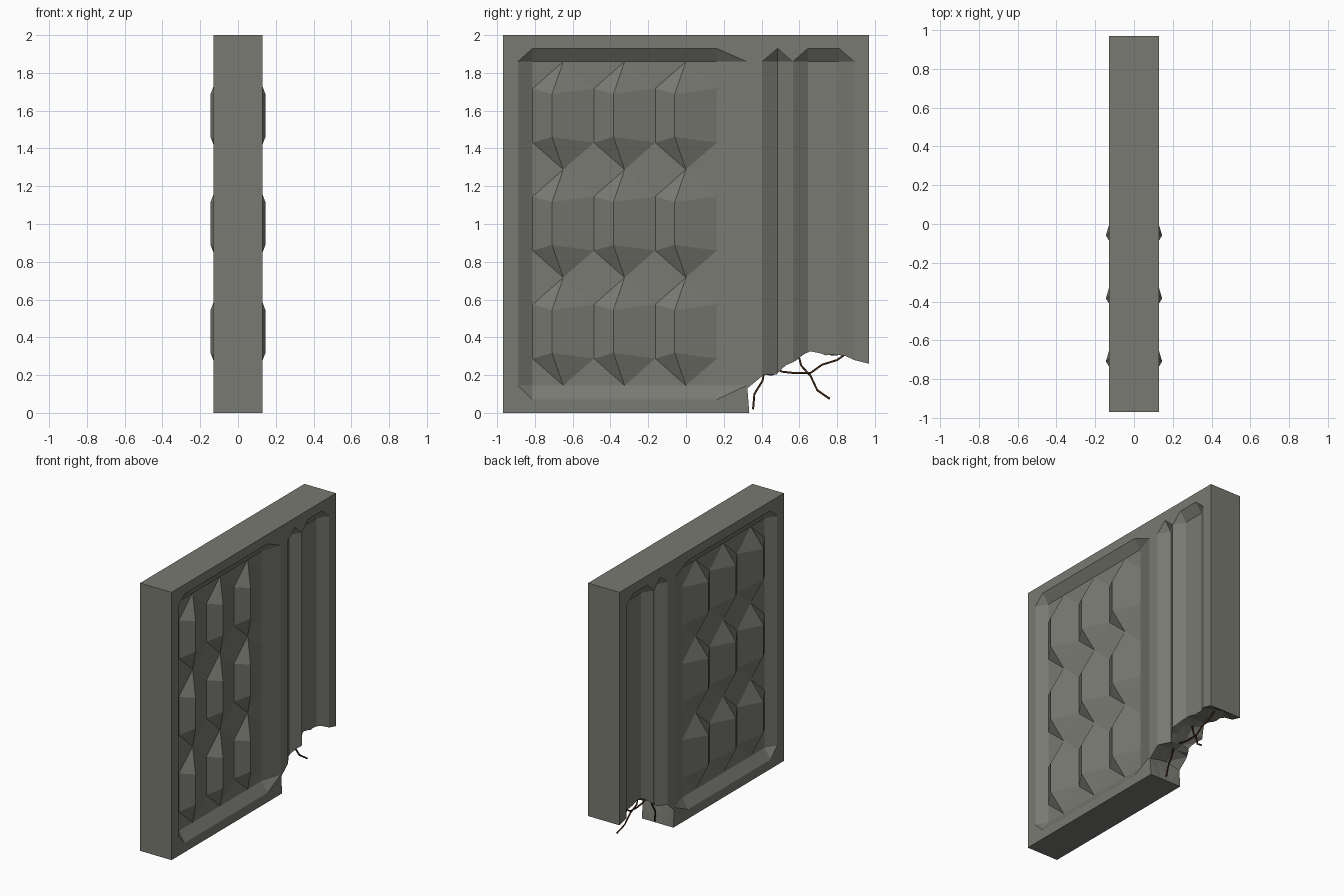
import bpy, bmesh

if "Cube" in bpy.data.objects:
    bpy.data.objects.remove(bpy.data.objects["Cube"])

def material(name, col):
    m = bpy.data.materials.new(name)
    m.diffuse_color = (*col, 1)
    m.use_nodes = True
    m.node_tree.nodes["Principled BSDF"].inputs["Base Color"].default_value = m.diffuse_color
    return m

CONCRETE = material("grey concrete", (0.19, 0.192, 0.168))
RUST = material("rusty brown", (0.045, 0.018, 0.006))

HALF, FLOOR, RIDGE = 0.13, 0.08, 0.145   # slab half thickness, recess floor, stud height
W = 0.97
Z0, Z1, Z2, Z3 = 0.07, 0.145, 1.86, 1.93  # recess outer/inner heights

def to_object(name, bm, mat):
    bmesh.ops.recalc_face_normals(bm, faces=bm.faces)
    me = bpy.data.meshes.new(name)
    bm.to_mesh(me)
    bm.free()
    ob = bpy.data.objects.new(name, me)
    bpy.context.collection.objects.link(ob)
    me.materials.append(mat)
    return ob

# slab with a broken lower corner: outline lofted across the thickness
broken = [(0.335, 0), (0.325, 0.13), (0.41, 0.20), (0.48, 0.19), (0.53, 0.25),
          (0.59, 0.28), (0.66, 0.32), (0.74, 0.29), (0.82, 0.30), (0.89, 0.28), (W, 0.26)]
bm = bmesh.new()
rings = []
for x, lift in ((-HALF, 0), (-0.03, 0.03), (0.05, 0.018), (HALF, 0)):
    ring = [bm.verts.new((x, -W, 2)), bm.verts.new((x, -W, 0))]
    for i, (y, z) in enumerate(broken):
        inner = 0 < i < len(broken) - 1
        dz = lift * (1.3 if i % 2 else 0.5) if inner else 0
        dy = -lift * 0.6 if i == 1 else 0
        ring.append(bm.verts.new((x, y + dy, z + dz)))
    ring.append(bm.verts.new((x, W, 2)))
    rings.append(ring)
n = len(rings[0])
for a, b in zip(rings, rings[1:]):
    for i in range(n):
        j = (i + 1) % n
        bm.faces.new((a[i], a[j], b[j], b[i]))
bmesh.ops.triangulate(bm, faces=bm.faces[:])
bm.faces.new(rings[0])
bm.faces.new(rings[-1])
slab = to_object("wall_slab", bm, CONCRETE)

# bevelled recesses, cut on both sides: outer left, inner left, inner right, outer right
def recess_cutter(side, y0, y1, y2, y3):
    b = bmesh.new()
    outline = {(y0, Z1), (y0, Z2), (y1, Z3), (y2, Z3), (y3, Z2), (y3, Z1), (y2, Z0), (y1, Z0)}
    for x in (HALF, 0.2):
        for y, z in sorted(outline):
            b.verts.new((side * x, y, z))
    for y, z in sorted({(y1, Z1), (y2, Z1), (y2, Z2), (y1, Z2)}):
        b.verts.new((side * FLOOR, y, z))
    bmesh.ops.convex_hull(b, input=b.verts[:])
    ob = to_object("recess_cutter", b, CONCRETE)
    ob.hide_render = True
    return ob

for side in (1, -1):
    for ys in ((-0.89, -0.812, 0.162, 0.32), (0.403, 0.485, 0.485, 0.564), (0.567, 0.645, 0.81, 0.89)):
        cutter = recess_cutter(side, *ys)
        mod = slab.modifiers.new("recess", 'BOOLEAN')
        mod.operation, mod.solver, mod.object = 'DIFFERENCE', 'EXACT', cutter
        bpy.context.view_layer.objects.active = slab
        bpy.ops.object.modifier_apply(modifier=mod.name)
        bpy.data.objects.remove(cutter)

# hexagonal faceted studs, 3 x 3 on each side, each with an off-centre ridge
PY, PZ = 0.3247, (Z2 - Z1) / 3
bm = bmesh.new()
for side in (1, -1):
    for c in range(3):
        for r in range(3):
            y, z = -0.812 + c * PY, Z1 + r * PZ
            hexa = [(PY / 2, 0), (PY, PZ / 4), (PY, PZ * 0.75), (PY / 2, PZ), (0, PZ * 0.75), (0, PZ / 4)]
            h = [bm.verts.new((side * FLOOR, y + a, z + b)) for a, b in hexa]
            lo, hi = [bm.verts.new((side * RIDGE, y + 0.103, z + b)) for b in (0.172, PZ - 0.172)]
            for f in ((h[0], h[1], lo), (h[1], h[2], hi, lo), (h[2], h[3], hi),
                      (h[3], h[4], hi), (h[4], h[5], lo, hi), (h[5], h[0], lo)):
                if side < 0:
                    f = f[::-1]
                bm.faces.new(f)
me = bpy.data.meshes.new("faceted_studs")
bm.to_mesh(me)
bm.free()
me.materials.append(CONCRETE)
bpy.context.collection.objects.link(bpy.data.objects.new("faceted_studs", me))

# bent reinforcing bars sticking out of the break
bars = [
    [(0, 0.42, 0.25), (0, 0.405, 0.17), (0, 0.362, 0.10), (0.01, 0.355, 0.02)],
    [(0, 0.47, 0.235), (0, 0.51, 0.218), (0, 0.58, 0.21), (0, 0.66, 0.212), (0, 0.72, 0.255),
     (0, 0.80, 0.28), (0, 0.85, 0.315)],
    [(-0.02, 0.59, 0.33), (-0.02, 0.61, 0.25), (0, 0.66, 0.195), (0.02, 0.695, 0.12), (0.04, 0.76, 0.075)],
]
for i, pts in enumerate(bars):
    cu = bpy.data.curves.new("rebar", 'CURVE')
    cu.dimensions = '3D'
    cu.bevel_depth, cu.bevel_resolution, cu.use_fill_caps = 0.006, 1, True
    sp = cu.splines.new('POLY')
    sp.points.add(len(pts) - 1)
    for p, co in zip(sp.points, pts):
        p.co = (*co, 1)
    cu.materials.append(RUST)
    ob = bpy.data.objects.new(f"rebar_{i + 1}", cu)
    bpy.context.collection.objects.link(ob)
    bpy.ops.object.select_all(action='DESELECT')
    ob.select_set(True)
    bpy.context.view_layer.objects.active = ob
    bpy.ops.object.convert(target='MESH')
